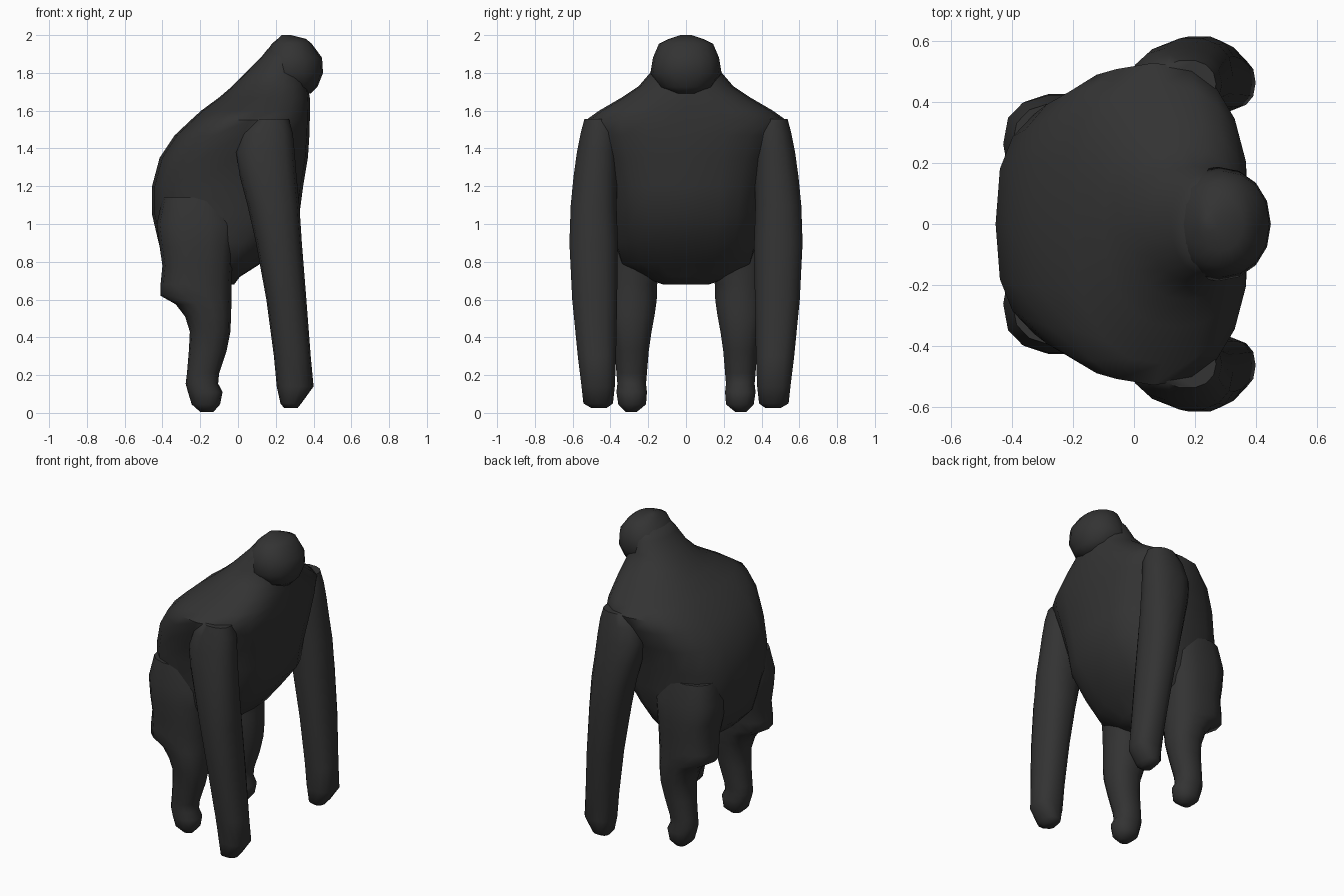
import bpy, bmesh, math

fur = bpy.data.materials.new("dark_fur")
fur.diffuse_color = (0.033, 0.033, 0.033, 1)


def spow(v, p):
    return math.copysign(abs(v) ** p, v)


def loft(name, rings, sides=16, mirror=False):
    """Rings from bottom to top: (z, x_back, x_front, y_min, y_max, squareness)."""
    bm = bmesh.new()
    loops = []
    for z, x0, x1, y0, y1, n in rings:
        loop = []
        for i in range(sides):
            a = 2 * math.pi * i / sides
            x = (x0 + x1) / 2 + (x1 - x0) / 2 * spow(math.cos(a), 2 / n)
            y = (y0 + y1) / 2 + (y1 - y0) / 2 * spow(math.sin(a), 2 / n)
            loop.append(bm.verts.new((x, y, z)))
        loops.append(loop)
    for a, b in zip(loops, loops[1:]):
        for i in range(sides):
            j = (i + 1) % sides
            bm.faces.new((a[i], a[j], b[j], b[i]))
    bm.faces.new(loops[0][::-1])
    bm.faces.new(loops[-1])
    mesh = bpy.data.meshes.new(name)
    bm.to_mesh(mesh)
    bm.free()
    mesh.materials.append(fur)
    ob = bpy.data.objects.new(name, mesh)
    bpy.context.collection.objects.link(ob)
    if mirror:
        m = ob.modifiers.new("mirror", 'MIRROR')
        m.use_axis = (False, True, False)
    bpy.context.view_layer.objects.active = ob
    ob.select_set(True)
    bpy.ops.object.shade_smooth_by_angle(angle=math.radians(60))
    ob.select_set(False)
    return ob


def sym(z, x0, x1, h, n):
    return (z, x0, x1, -h, h, n)


# torso: belly, hunched back, shoulders and neck slope
loft("torso", [
    sym(0.68, -0.18, -0.02, 0.12, 2.2), sym(0.72, -0.33, 0.01, 0.24, 2.4),
    sym(0.79, -0.39, 0.12, 0.35, 2.6), sym(0.90, -0.42, 0.21, 0.38, 2.7),
    sym(1.05, -0.455, 0.325, 0.40, 2.8), sym(1.20, -0.455, 0.345, 0.42, 2.8),
    sym(1.35, -0.415, 0.37, 0.46, 2.7), sym(1.47, -0.335, 0.378, 0.51, 2.6),
    sym(1.55, -0.25, 0.38, 0.53, 2.5), sym(1.60, -0.195, 0.38, 0.46, 2.4),
    sym(1.67, -0.10, 0.38, 0.34, 2.3), sym(1.73, -0.03, 0.37, 0.25, 2.2),
    sym(1.80, 0.04, 0.36, 0.19, 2.1), sym(1.88, 0.12, 0.34, 0.165, 2),
    sym(1.93, 0.16, 0.32, 0.12, 2),
], 20)

# head
loft("head", [
    sym(1.69, 0.29, 0.385, 0.06, 2), sym(1.725, 0.20, 0.42, 0.14, 2.1),
    sym(1.80, 0.10, 0.45, 0.188, 2.1), sym(1.88, 0.13, 0.445, 0.175, 2.1),
    sym(1.955, 0.18, 0.39, 0.143, 2.2), sym(1.98, 0.21, 0.36, 0.09, 2),
    sym(2.00, 0.23, 0.28, 0.03, 2),
])

# arms
loft("arm", [
    (0.025, 0.245, 0.315, 0.42, 0.50, 2), (0.05, 0.225, 0.335, 0.385, 0.545, 2.3),
    (0.14, 0.205, 0.40, 0.375, 0.555, 2.4), (0.30, 0.19, 0.385, 0.368, 0.575, 2.3),
    (0.60, 0.15, 0.362, 0.362, 0.605, 2.3), (0.90, 0.095, 0.338, 0.358, 0.62, 2.3),
    (1.10, 0.05, 0.325, 0.365, 0.613, 2.3), (1.25, 0.01, 0.31, 0.36, 0.598, 2.3),
    (1.38, -0.01, 0.30, 0.36, 0.58, 2.3), (1.48, 0.02, 0.29, 0.36, 0.56, 2.3),
    (1.555, 0.08, 0.27, 0.38, 0.54, 2.2),
], 14, True)

# legs with buttocks and curled feet
loft("leg", [
    (0.005, -0.20, -0.13, 0.26, 0.32, 2), (0.045, -0.245, -0.095, 0.21, 0.36, 2.2),
    (0.11, -0.265, -0.082, 0.205, 0.37, 2.2), (0.155, -0.277, -0.105, 0.21, 0.365, 2.2),
    (0.21, -0.27, -0.10, 0.205, 0.37, 2.2), (0.33, -0.26, -0.06, 0.195, 0.38, 2.2),
    (0.43, -0.255, -0.04, 0.18, 0.395, 2.3), (0.51, -0.28, -0.037, 0.165, 0.41, 2.3),
    (0.575, -0.33, -0.035, 0.155, 0.415, 2.3), (0.62, -0.41, -0.035, 0.15, 0.42, 2.4),
    (0.68, -0.41, -0.035, 0.15, 0.42, 2.5), (0.78, -0.40, -0.03, 0.12, 0.425, 2.6),
    (0.88, -0.415, -0.02, 0.10, 0.43, 2.7), (1.00, -0.43, 0.0, 0.10, 0.425, 2.7),
    (1.14, -0.40, -0.05, 0.12, 0.40, 2.5),
], 14, True)
